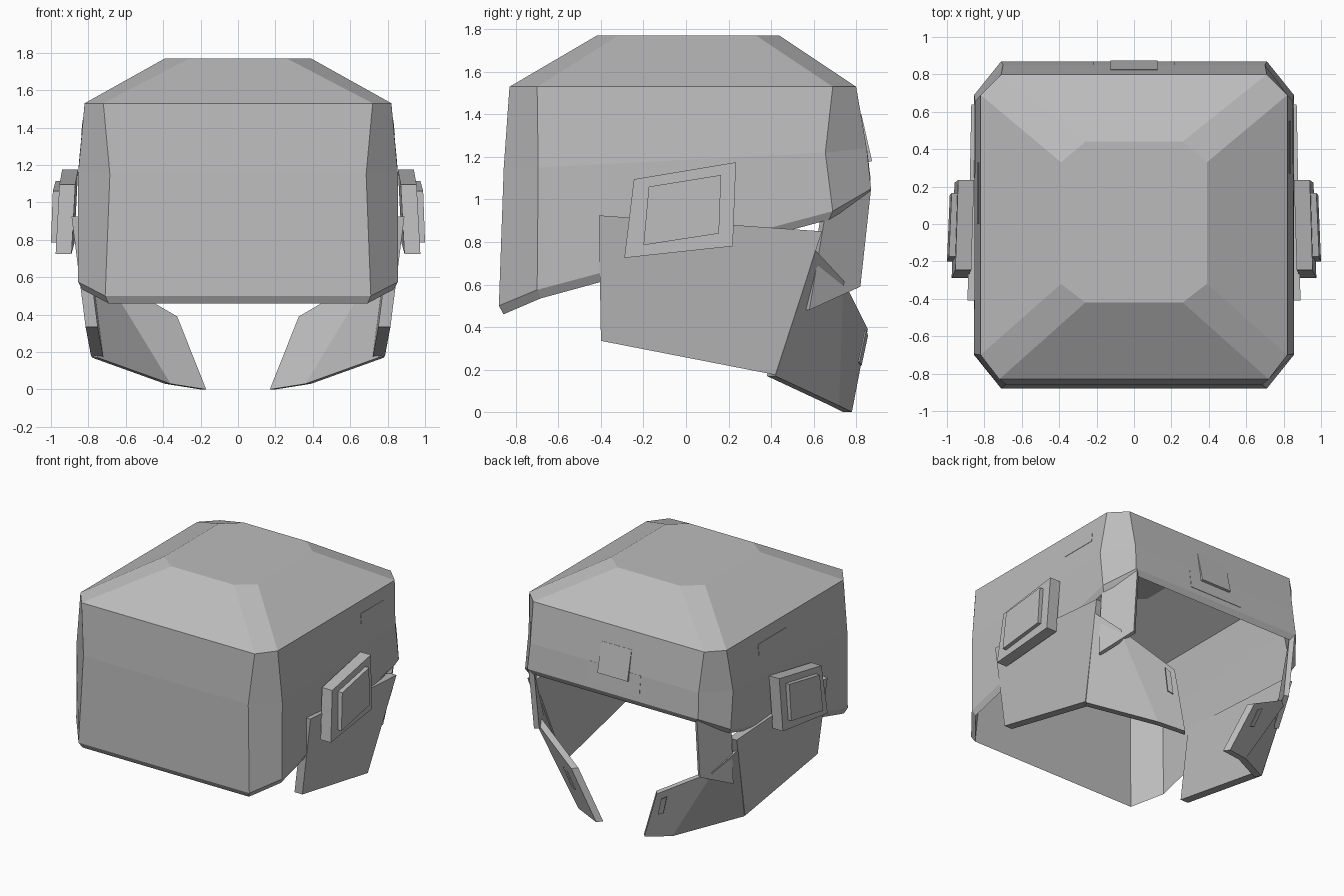
import bpy
import bmesh
from mathutils import Vector

cube = bpy.data.objects.get("Cube")
if cube:
    bpy.data.objects.remove(cube, do_unlink=True)

GREY = (0.5, 0.5, 0.5, 1)
grey = bpy.data.materials.new("plain grey")
grey.use_nodes = True
grey.diffuse_color = GREY
grey.node_tree.nodes["Principled BSDF"].inputs["Base Color"].default_value = GREY


def finish(name, bm, mirror=False):
    bmesh.ops.recalc_face_normals(bm, faces=bm.faces)
    mesh = bpy.data.meshes.new(name)
    bm.to_mesh(mesh)
    bm.free()
    mesh.materials.append(grey)
    obj = bpy.data.objects.new(name, mesh)
    bpy.context.collection.objects.link(obj)
    if mirror:
        obj.modifiers.new("Mirror", 'MIRROR')
    return obj


def slab(name, points, offset, mirror=True):
    """Strip of quads given as two equal rails, thickened by an offset."""
    bm = bmesh.new()
    n = len(points) // 2
    pts = [Vector(p) for p in points]
    a = [bm.verts.new(p) for p in pts]
    b = [bm.verts.new(p + Vector(offset)) for p in pts]
    for i in range(n - 1):
        quad = (i, i + 1, n + i + 1, n + i)
        bm.faces.new([a[k] for k in quad])
        bm.faces.new([b[k] for k in reversed(quad)])
    rim = list(range(n)) + list(range(2 * n - 1, n - 1, -1))
    for i, j in zip(rim, rim[1:] + rim[:1]):
        bm.faces.new((a[i], a[j], b[j], b[i]))
    return finish(name, bm, mirror)


# Helmet shell: chamfered half rings, mirrored and lofted outside then inside
crown = [(.26, -.42, 1.77), (.39, -.32, 1.77), (.39, .33, 1.77), (.26, .44, 1.77)]
brow = [(.72, -.83, 1.53), (.82, -.70, 1.53), (.82, .69, 1.53), (.71, .80, 1.53)]
middle = [(.685, -.857, 1.15), (.855, -.695, 1.15), (.85, .655, 1.22), (.70, .85, 1.24)]
hem = [(.71, -.88, .50), (.855, -.70, .575), (.855, .69, .945), (.71, .87, 1.05)]


def inset(ring, scale, drop):
    return [(x * scale, y * scale, z - drop) for x, y, z in ring]


rings = [crown, brow, middle, hem, inset(hem, .975, .04), inset(middle, .95, 0),
         inset(brow, .95, .03), inset(crown, .95, .04)]
bm = bmesh.new()
loops = []
for ring in rings:
    full = ring + [(-x, y, z) for x, y, z in reversed(ring)]
    loops.append([bm.verts.new(p) for p in full])
for low, high in zip(loops, loops[1:]):
    for i in range(len(low)):
        j = (i + 1) % len(low)
        bm.faces.new((low[i], low[j], high[j], high[i]))
bm.faces.new(loops[0])
bm.faces.new(loops[-1])
finish("helmet_shell", bm)

# Cheek plates
slab("cheek_plates", [(.89, -.41, .925), (.87, .64, .85),
                      (.815, -.40, .335), (.785, .42, .175)], (-.065, 0, 0))

# Jaw guards folded around the corners
slab("jaw_guards", [(.86, .61, .76), (.75, .74, .62), (.355, .855, .39),
                    (.78, .42, .17), (.39, .72, .03), (.20, .78, 0)], (-.03, -.04, 0))
slab("jaw_inlays", [(.39, .848, .36), (.43, .84, .385),
                    (.34, .818, .22), (.38, .808, .235)], (.003, .008, 0))

# Corner posts under the shell
slab("corner_posts", [(.84, .66, .96), (.70, .87, 1.05),
                      (.80, .58, .48), (.69, .82, .59)], (-.03, -.02, 0))

# Ear pads with raised centres
slab("ear_pads", [(.955, -.245, 1.095), (.94, .235, 1.175),
                  (.975, -.29, .725), (.96, .22, .78)], (-.085, 0, 0))
slab("ear_pad_centres", [(.99, -.175, 1.06), (.975, .165, 1.115),
                         (1, -.20, .785), (.985, .155, .84)], (-.05, 0, 0))

# Rear badge plate and its flush backing
slab("rear_plate", [(-.125, .825, 1.40), (.125, .825, 1.40),
                    (-.125, .875, 1.18), (.125, .875, 1.18)], (0, -.04, -.01), False)
slab("rear_backing", [(-.22, .851, 1.24), (.22, .851, 1.24),
                      (-.22, .869, 1.09), (.22, .869, 1.09)], (0, -.008, 0), False)

# Thin flush panels on the sides
for name, side, y0, y1 in (("left_panel", 1, .27, .55), ("right_panel", -1, 0, .33)):
    slab(name, [(side * .831, y0, 1.44), (side * .831, y1, 1.44),
                (side * .839, y0, 1.36), (side * .839, y1, 1.36)], (-side * .008, 0, 0), False)
